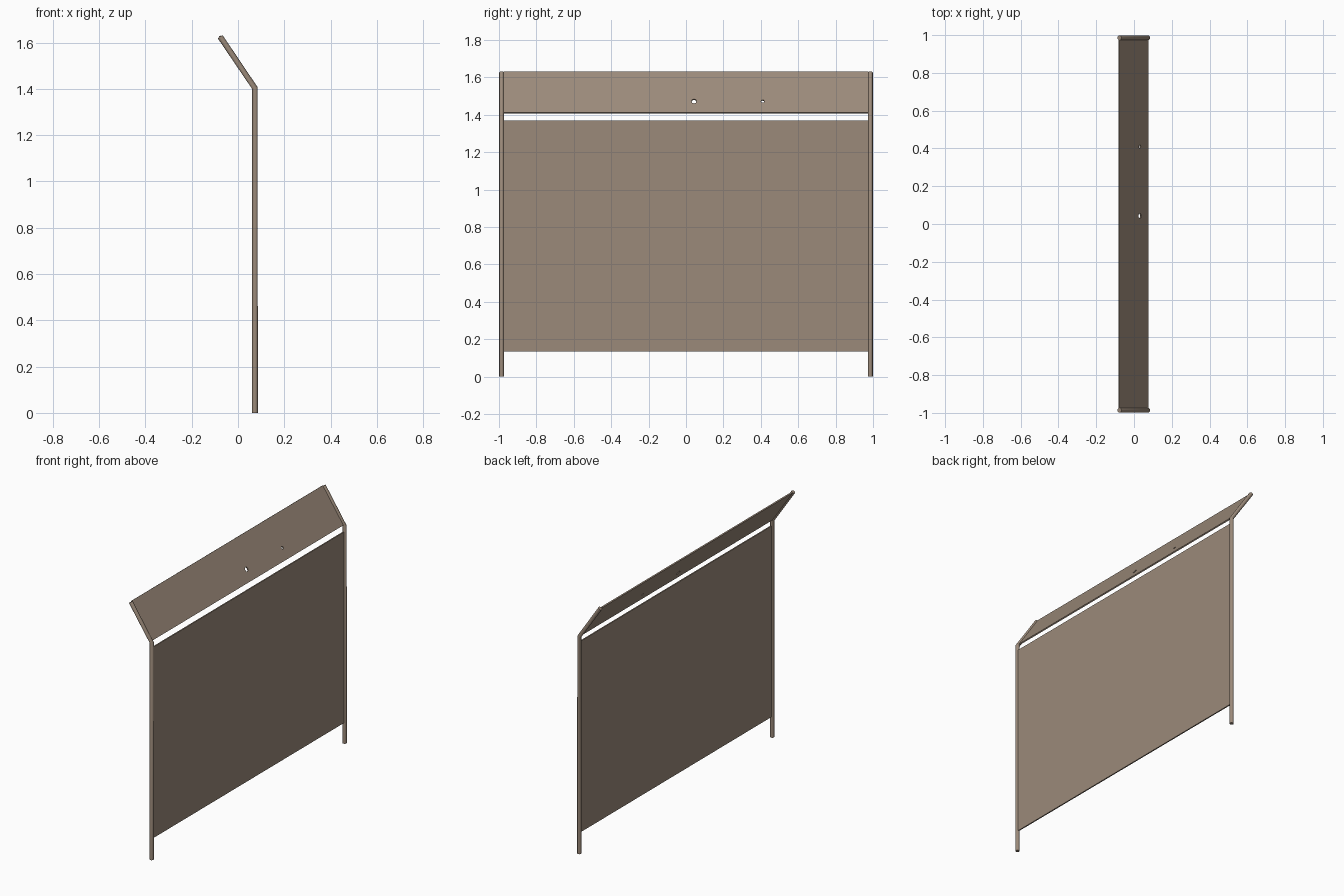
import bpy, math
from mathutils import Vector

if "Cube" in bpy.data.objects:
    bpy.data.objects.remove(bpy.data.objects["Cube"])

def material(name, rgb):
    m = bpy.data.materials.new(name)
    m.diffuse_color = (*rgb, 1)
    m.use_nodes = True
    m.node_tree.nodes["Principled BSDF"].inputs["Base Color"].default_value = m.diffuse_color
    return m

brown = material("weathered brown", (0.33, 0.255, 0.195))

# Bent centre line of the frame in the xz plane
FOOT, BEND, TIP = Vector((0.073, 0, 0)), Vector((0.073, 0, 1.403)), Vector((-0.077, 0, 1.625))
LEAN = (TIP - BEND).normalized()
POST_Y, RADIUS, SIDES = 0.986, 0.0125, 12

def make_object(name, verts, faces):
    me = bpy.data.meshes.new(name)
    me.from_pydata(verts, [], faces)
    me.materials.append(brown)
    ob = bpy.data.objects.new(name, me)
    bpy.context.collection.objects.link(ob)
    return ob

def post(name, y):
    # Round tube with a mitred bend
    up = Vector((0, 0, 1))
    rings = []
    for p, d in ((FOOT, up), (BEND, (up + LEAN).normalized()), (TIP, LEAN)):
        side = Vector((d.z, 0, -d.x))
        for i in range(SIDES):
            a = 2 * math.pi * i / SIDES
            rings.append(p + side * RADIUS * math.cos(a) + Vector((0, y + RADIUS * math.sin(a), 0)))
    faces = [(r * SIDES + i, r * SIDES + (i + 1) % SIDES,
              (r + 1) * SIDES + (i + 1) % SIDES, (r + 1) * SIDES + i)
             for r in range(2) for i in range(SIDES)]
    faces += [tuple(reversed(range(SIDES))), tuple(range(2 * SIDES, 3 * SIDES))]
    ob = make_object(name, rings, faces)
    bpy.ops.object.select_all(action='DESELECT')
    bpy.context.view_layer.objects.active = ob
    ob.select_set(True)
    bpy.ops.object.shade_smooth_by_angle(angle=math.radians(40))

def panel(name, low, high, thick):
    # Thin sheet stretched between the posts
    d = (high - low).normalized()
    n = Vector((d.z, 0, -d.x)) * thick / 2
    half = Vector((0, 0.975, 0))
    v = [p + s * half + t * n for p in (low, high) for s in (-1, 1) for t in (-1, 1)]
    f = [(0, 2, 3, 1), (4, 5, 7, 6), (0, 1, 5, 4), (2, 6, 7, 3), (0, 4, 6, 2), (1, 3, 7, 5)]
    return make_object(name, v, f)

post("front_post", -POST_Y)
post("back_post", POST_Y)
panel("main_panel", Vector((0.073, 0, 0.135)), Vector((0.073, 0, 1.37)), 0.008)
upper = panel("upper_panel", BEND + LEAN * 0.008, TIP + LEAN * 0.004, 0.008)

# Small holes through the leaning panel
for y, r in ((0.043, 0.014), (0.41, 0.009)):
    c = BEND + LEAN * ((1.47 - BEND.z) / LEAN.z)
    bpy.ops.mesh.primitive_cylinder_add(vertices=8, radius=r, depth=0.1, location=(c.x, y, c.z))
    cutter = bpy.context.object
    cutter.name = "hole_cutter"
    cutter.rotation_euler = Vector((LEAN.z, 0, -LEAN.x)).to_track_quat('Z', 'Y').to_euler()
    cutter.hide_render = True
    cutter.hide_set(True)
    mod = upper.modifiers.new("hole", 'BOOLEAN')
    mod.object = cutter
    mod.solver = 'EXACT'
